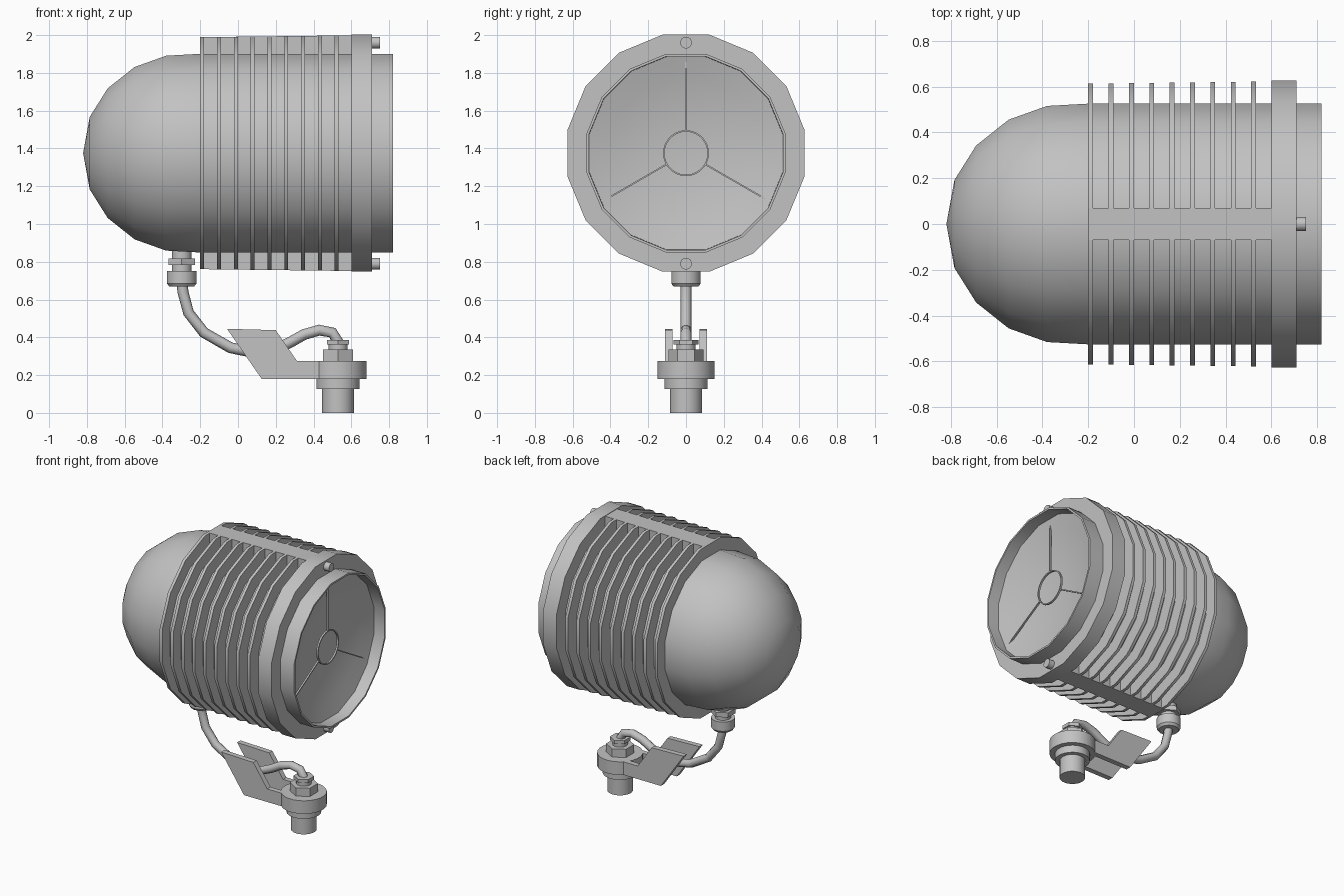
import bpy, bmesh, math
from mathutils import Vector

if "Cube" in bpy.data.objects:
    bpy.data.objects.remove(bpy.data.objects["Cube"])

AXIS_Z = 1.375          # height of the lamp's axis
grey = bpy.data.materials.new("light_grey")
grey.diffuse_color = (0.54, 0.54, 0.54, 1)
grey.use_nodes = True
grey.node_tree.nodes["Principled BSDF"].inputs["Base Color"].default_value = grey.diffuse_color


def finish(bm, name, smooth=True):
    bmesh.ops.recalc_face_normals(bm, faces=bm.faces[:])
    me = bpy.data.meshes.new(name)
    bm.to_mesh(me)
    bm.free()
    ob = bpy.data.objects.new(name, me)
    bpy.context.collection.objects.link(ob)
    me.materials.append(grey)
    if smooth:
        bpy.ops.object.select_all(action='DESELECT')
        ob.select_set(True)
        bpy.context.view_layer.objects.active = ob
        bpy.ops.object.shade_smooth_by_angle(angle=math.radians(35))
    return ob


def lathe(name, profile, centre, axis='X', sides=16, loop=False, smooth=True):
    """Revolve (position, flat radius) points; loop joins the last ring to the first."""
    bm = bmesh.new()
    rings = []
    for p, r in profile:
        r /= math.cos(math.pi / sides)
        ring = []
        for i in range(1 if r == 0 else sides):
            a = (i + 0.5) * 2 * math.pi / sides
            u, v = r * math.cos(a), r * math.sin(a)
            co = (p, u, v) if axis == 'X' else (u, v, p)
            ring.append(bm.verts.new(Vector(centre) + Vector(co)))
        rings.append(ring)
    pairs = list(zip(rings, rings[1:])) + ([(rings[-1], rings[0])] if loop else [])
    for a, b in pairs:
        for i in range(sides):
            j = (i + 1) % sides
            vs = [a[i % len(a)], a[j % len(a)], b[j % len(b)], b[i % len(b)]]
            bm.faces.new(list(dict.fromkeys(vs)))
    if not loop:
        for ring in (rings[0], rings[-1]):
            if len(ring) > 1:
                bm.faces.new(ring)
    return finish(bm, name, smooth)


def prism(name, outline, y0, y1):
    """Extrude an (x, z) outline from y0 to y1."""
    bm = bmesh.new()
    a = [bm.verts.new((x, y0, z)) for x, z in outline]
    b = [bm.verts.new((x, y1, z)) for x, z in outline]
    bm.faces.new(a)
    bm.faces.new(b)
    for i in range(len(a)):
        j = (i + 1) % len(a)
        bm.faces.new((a[i], a[j], b[j], b[i]))
    return finish(bm, name, False)


LAMP = (0, 0, AXIS_Z)

# Domed housing, open front tube and shallow dished reflector in one closed profile
lathe("housing", [(-0.82, 0), (-0.785, 0.192), (-0.69, 0.343), (-0.548, 0.456),
                  (-0.38, 0.516), (-0.2, 0.526), (0.82, 0.526), (0.82, 0.513),
                  (0.735, 0.511), (0.705, 0.4), (0.68, 0.28), (0.665, 0.14),
                  (0.66, 0)], LAMP)

# Cooling fins, growing slightly toward the front
for i in range(9):
    x = -0.2 + i * 0.089
    r = 0.614 + i * 0.0011
    lathe(f"cooling_fin_{i + 1}", [(x, 0.518), (x, r), (x + 0.021, r), (x + 0.021, 0.518)],
          LAMP, loop=True)

# Front collar
lathe("front_collar", [(0.602, 0.518), (0.602, 0.627), (0.71, 0.627), (0.71, 0.518)],
      LAMP, loop=True)

# Spines and collar screws, above and below
for s, side in ((1, "top"), (-1, "bottom")):
    prism(f"{side}_spine", [(-0.2, AXIS_Z + s * 0.515), (0.61, AXIS_Z + s * 0.515),
                            (0.61, AXIS_Z + s * 0.624), (-0.2, AXIS_Z + s * 0.614)], -0.07, 0.07)
    lathe(f"{side}_screw", [(0.7, 0.03), (0.752, 0.03)], (0, 0, AXIS_Z + s * 0.585), sides=12)

# Thin centre ring held by three spokes
lathe("centre_ring", [(0.715, 0.113), (0.715, 0.121), (0.728, 0.121), (0.728, 0.113)],
      LAMP, sides=32, loop=True)
for k in range(3):
    a = math.radians(90 + 120 * k)
    bm = bmesh.new()
    bmesh.ops.create_cube(bm, size=1)
    for v in bm.verts:
        d = 0.315 + v.co.y * 0.4
        w = v.co.z * 0.008
        v.co = (0.721 + v.co.x * 0.012,
                d * math.cos(a) - w * math.sin(a),
                AXIS_Z + d * math.sin(a) + w * math.cos(a))
    finish(bm, f"spoke_{k + 1}", False)

# Cable gland under the housing
GLAND = (-0.298, 0, 0)
lathe("gland_neck", [(0.74, 0.052), (0.9, 0.052)], GLAND, 'Z', 16)
lathe("gland_nut", [(0.783, 0.07), (0.817, 0.07)], GLAND, 'Z', 6, smooth=False)
lathe("gland_cap", [(0.668, 0.065), (0.685, 0.078), (0.752, 0.078)], GLAND, 'Z', 16)

# Cable
cu = bpy.data.curves.new("cable", 'CURVE')
cu.dimensions = '3D'
cu.bevel_depth = 0.029
cu.bevel_resolution = 2
cu.use_fill_caps = True
path = [(-0.298, 0.69), (-0.29, 0.635), (-0.262, 0.53), (-0.18, 0.425), (-0.04, 0.345),
        (0.08, 0.32), (0.18, 0.33), (0.27, 0.37), (0.35, 0.415), (0.43, 0.438),
        (0.5, 0.425), (0.532, 0.37)]
sp = cu.splines.new('POLY')
sp.points.add(len(path) - 1)
for pt, (x, z) in zip(sp.points, path):
    pt.co = (x, 0, z, 1)
sp.use_smooth = True
cu.materials.append(grey)
bpy.context.collection.objects.link(bpy.data.objects.new("cable", cu))

# Two bracket plates
plate = [(-0.058, 0.445), (0.2, 0.438), (0.312, 0.275), (0.43, 0.275), (0.43, 0.18), (0.125, 0.18)]
prism("bracket_plate_front", plate, -0.11, -0.072)
prism("bracket_plate_back", plate, 0.072, 0.11)

# Mounting stud: stepped base, hex nuts and cable collar
STUD = (0.53, 0, 0)
lathe("stud_base", [(0, 0.084), (0.127, 0.084), (0.127, 0.114), (0.18, 0.114), (0.18, 0.15),
                    (0.275, 0.15)], STUD, 'Z', 24)
lathe("stud_nut", [(0.27, 0.08), (0.335, 0.08)], STUD, 'Z', 6, smooth=False)
lathe("stud_neck", [(0.32, 0.05), (0.37, 0.05)], STUD, 'Z', 16)
lathe("stud_top_nut", [(0.362, 0.058), (0.387, 0.058)], STUD, 'Z', 6, smooth=False)
